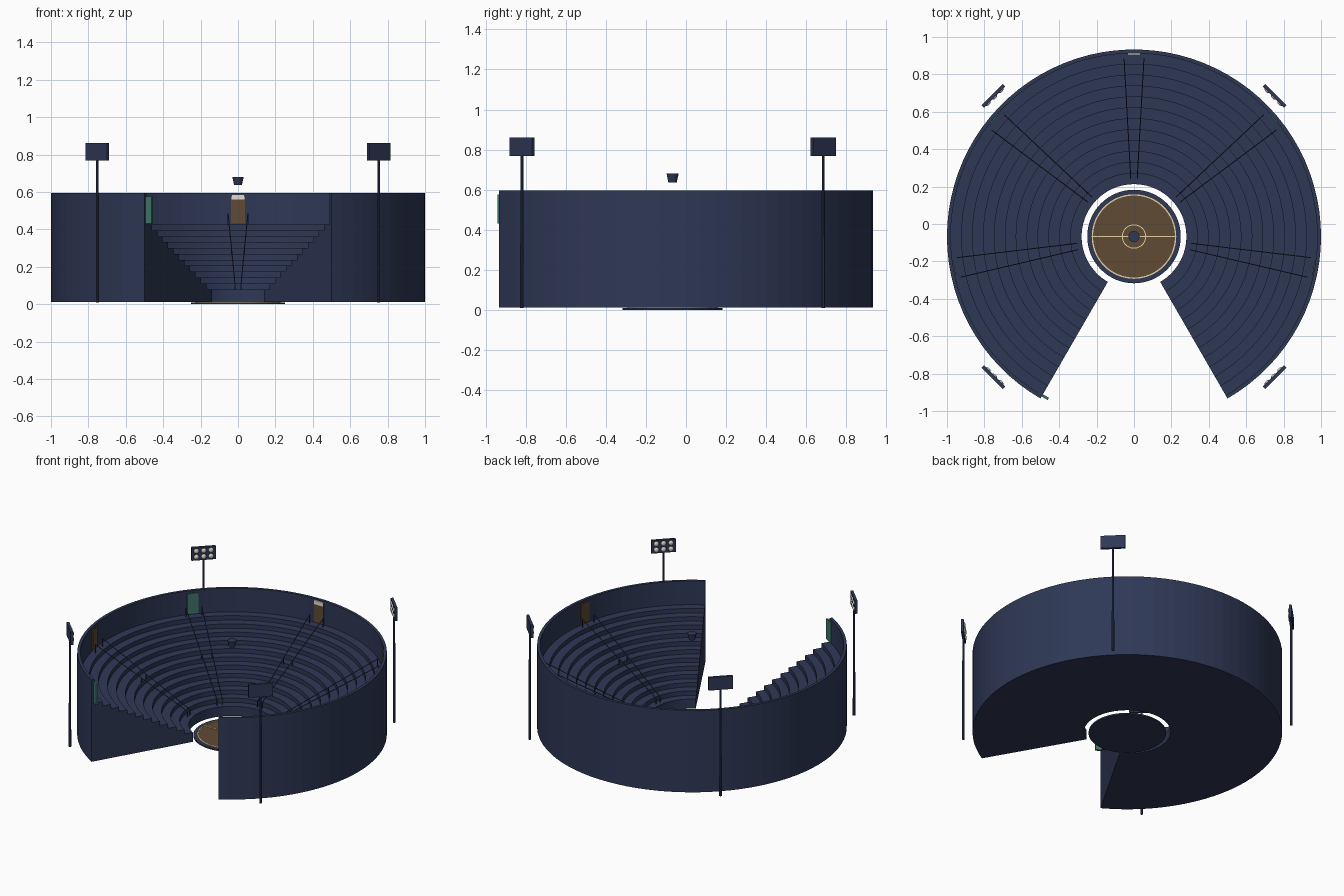
import bpy, bmesh
from math import radians, sin, cos
from mathutils import Vector, Matrix

cube = bpy.data.objects.get("Cube")
if cube:
    bpy.data.objects.remove(cube, do_unlink=True)

CENTRE = Vector((0, -0.067, 0))


def material(name, rgb):
    m = bpy.data.materials.new(name)
    m.use_nodes = True
    m.diffuse_color = (*rgb, 1)
    m.node_tree.nodes["Principled BSDF"].inputs["Base Color"].default_value = (*rgb, 1)
    return m


NAVY = material("navy", (0.028, 0.040, 0.093))
BROWN = material("brown", (0.117, 0.069, 0.034))
TEAL = material("teal", (0.051, 0.181, 0.144))
CREAM = material("cream", (0.80, 0.65, 0.38))
WHITE = material("warm_white", (0.75, 0.72, 0.65))


def finish(bm, name, mat, smooth=False):
    bmesh.ops.recalc_face_normals(bm, faces=bm.faces)
    mesh = bpy.data.meshes.new(name)
    bm.to_mesh(mesh)
    bm.free()
    mesh.materials.append(mat)
    mesh.polygons.foreach_set("use_smooth", [smooth] * len(mesh.polygons))
    obj = bpy.data.objects.new(name, mesh)
    bpy.context.collection.objects.link(obj)
    return obj


def polar(angle, r, z):
    a = radians(angle)
    return CENTRE + Vector((r * cos(a), r * sin(a), z))


def box(name, mat, angle, r, z, size):
    """Box at a polar position; size is (radial, tangential, vertical)."""
    bm = bmesh.new()
    bmesh.ops.create_cube(bm, size=1, matrix=Matrix.Translation(polar(angle, r, z))
                          @ Matrix.Rotation(radians(angle), 4, "Z")
                          @ Matrix.Diagonal((*size, 1)))
    return finish(bm, name, mat)


def cone(name, mat, loc, r1, r2, z0, z1, sides):
    bm = bmesh.new()
    bmesh.ops.create_cone(bm, cap_ends=True, segments=sides, radius1=r1, radius2=r2,
                          depth=z1 - z0,
                          matrix=Matrix.Translation(loc + Vector((0, 0, (z0 + z1) / 2))))
    return finish(bm, name, mat)


def revolve(name, mat, profile, start, sweep, steps):
    """Sweep a closed (radius, height) profile round the centre."""
    bm = bmesh.new()
    verts = [bm.verts.new(polar(start, r, z)) for r, z in profile]
    edges = [bm.edges.new((a, b)) for a, b in zip(verts, verts[1:] + verts[:1])]
    last = bmesh.ops.spin(bm, geom=verts + edges, cent=CENTRE, axis=(0, 0, 1),
                          angle=radians(sweep), steps=steps)["geom_last"]
    if sweep < 360:
        bm.faces.new(verts)
        bmesh.ops.contextual_create(bm, geom=[e for e in last if isinstance(e, bmesh.types.BMEdge)])
    else:
        bmesh.ops.remove_doubles(bm, verts=bm.verts, dist=0.00005)
    return finish(bm, name, mat)


def ring(name, r, width, z, height):
    profile = [(r - width, z), (r, z), (r, z + height), (r - width, z + height)]
    return revolve(name, CREAM, profile, 0, 360, 64)


# Stepped seating bowl, open to the front
ROWS, INNER, WALL, BASE, TOP = 12, 0.28, 0.98, 0.012, 0.595
DEPTH, RISE, FIRST = (WALL - INNER) / ROWS, 0.0315, 0.08
profile = [(1.0, BASE), (INNER, BASE)]
for i in range(ROWS):
    z = FIRST + i * RISE
    profile += [(INNER + i * DEPTH, z), (INNER + (i + 1) * DEPTH, z)]
profile += [(WALL, TOP), (1.0, TOP)]
revolve("seating_bowl", NAVY, profile, -60, 300, 75)

# Handrails beside the five aisles
for aisle in range(-10, 191, 50):
    for side in (-3.2, 3.2):
        a = aisle + side
        low, high = polar(a, 0.31, 0.12), polar(a, 0.95, 0.485)
        bm = bmesh.new()
        along = high - low
        turn = along.to_track_quat("Z", "Y").to_matrix().to_4x4()
        bmesh.ops.create_cone(bm, cap_ends=True, segments=6, radius1=0.003, radius2=0.003,
                              depth=along.length,
                              matrix=Matrix.Translation((low + high) / 2) @ turn)
        finish(bm, "handrail", NAVY)
        for r, z0, z1 in ((0.31, FIRST, 0.12), (0.63, 0.26, 0.303), (0.95, 0.42, 0.487)):
            box("rail_post", NAVY, a, r, (z0 + z1) / 2, (0.005, 0.005, z1 - z0))

# Gates and hangings on the inside of the wall
for i, angle in enumerate(range(-10, 241, 50)):
    box("wall_panel", TEAL if i % 2 else BROWN, angle, 0.981, 0.503, (0.014, 0.075, 0.145))
box("panel_header", WHITE, 90, 0.979, 0.573, (0.017, 0.072, 0.028))

# Floor, field and its markings
cone("floor_disc", NAVY, CENTRE, 0.25, 0.25, 0, 0.010, 64)
cone("field", BROWN, CENTRE, 0.222, 0.222, 0.009, 0.013, 64)
ring("boundary_line", 0.226, 0.007, 0.009, 0.006)
ring("centre_circle", 0.065, 0.005, 0.012, 0.003)
box("halfway_line", CREAM, 0, 0, 0.0135, (0.444, 0.005, 0.003))

# Hanging centre piece
cone("hanging_hub", NAVY, CENTRE, 0.021, 0.030, 0.637, 0.68, 12)

# Floodlight towers with two rows of lamps facing inwards
TOWER = 1.063
for angle in range(45, 360, 90):
    cone("light_pole", NAVY, polar(angle, TOWER, 0), 0.009, 0.007, 0.01, 0.78, 10)
    box("light_panel", NAVY, angle, TOWER, 0.815, (0.018, 0.16, 0.092))
    for row in (-1, 1):
        for col in (-1, 0, 1):
            spot = polar(angle, TOWER - 0.009, 0.815 + row * 0.021)
            a = radians(angle)
            spot += Vector((-sin(a), cos(a), 0)) * col * 0.048
            bm = bmesh.new()
            bmesh.ops.create_uvsphere(bm, u_segments=12, v_segments=8, radius=0.017,
                                      matrix=Matrix.Translation(spot)
                                      @ Matrix.Rotation(a, 4, "Z")
                                      @ Matrix.Diagonal((0.5, 1, 1, 1)))
            finish(bm, "lamp", WHITE, True)
